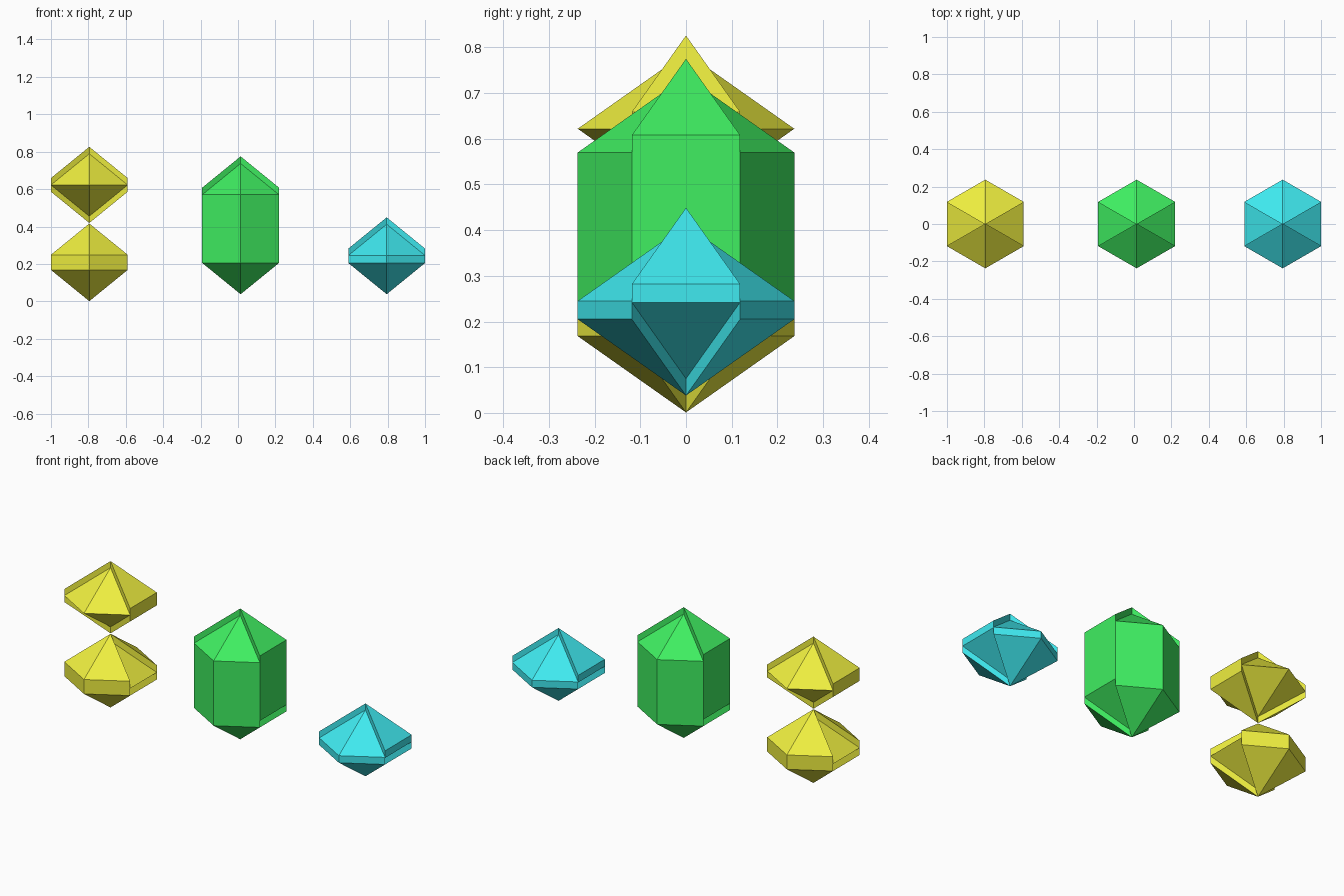
import bpy, bmesh
from math import cos, sin, radians

if "Cube" in bpy.data.objects:
    bpy.data.objects.remove(bpy.data.objects["Cube"])

R = 0.237      # hexagon radius
TIP = 0.167    # height of each pyramid tip


def material(name, rgb):
    m = bpy.data.materials.new(name)
    m.diffuse_color = (*rgb, 1)
    m.use_nodes = True
    m.node_tree.nodes["Principled BSDF"].inputs["Base Color"].default_value = m.diffuse_color
    return m


def crystal(name, x, side, main, mat):
    """Hexagonal double-pointed gem; side = (low, high) rim of the two +-x
    wedges, main = rim of the other four. Steps between them get walls."""
    bm = bmesh.new()
    rims = [side, main, main, side, main, main]

    def corner(k, z):
        a = radians(60 * k - 30)
        return (R * cos(a), R * sin(a), z)

    def face(points):
        bm.faces.new([bm.verts.new(p) for p in points])

    for k, (lo, hi) in enumerate(rims):
        # top facet, rim and bottom facet of one wedge
        face([(0, 0, hi + TIP), corner(k, hi), corner(k + 1, hi)])
        face([(0, 0, lo - TIP), corner(k + 1, lo), corner(k, lo)])
        if hi - lo > 1e-4:
            face([corner(k, lo), corner(k + 1, lo), corner(k + 1, hi), corner(k, hi)])
        # step walls towards the next wedge
        nlo, nhi = rims[(k + 1) % 6]
        for a, b, s in ((hi, nhi, 1), (nlo, lo, -1)):
            if abs(a - b) > 1e-4:
                t = s * TIP
                face([(0, 0, a + t), corner(k + 1, a), corner(k + 1, b), (0, 0, b + t)])
    # facing of the walls: outward from the higher wedge
    bmesh.ops.remove_doubles(bm, verts=bm.verts, dist=1e-4)
    me = bpy.data.meshes.new(name)
    bm.to_mesh(me)
    bm.free()
    me.materials.append(mat)
    ob = bpy.data.objects.new(name, me)
    ob.location.x = x
    bpy.context.collection.objects.link(ob)
    return ob


yellow = material("yellow", (0.86, 0.86, 0.05))
green = material("green", (0.05, 0.86, 0.12))
cyan = material("cyan", (0.05, 0.82, 0.87))

# stacked pair on the left
crystal("lower_yellow_gem", -0.795, (0.208, 0.208), (0.168, 0.249), yellow)
crystal("upper_yellow_gem", -0.795, (0.586, 0.659), (0.622, 0.622), yellow)
# tall centre gem and small right gem
crystal("tall_green_gem", 0.014, (0.242, 0.608), (0.205, 0.570), green)
crystal("small_cyan_gem", 0.795, (0.242, 0.282), (0.205, 0.245), cyan)
